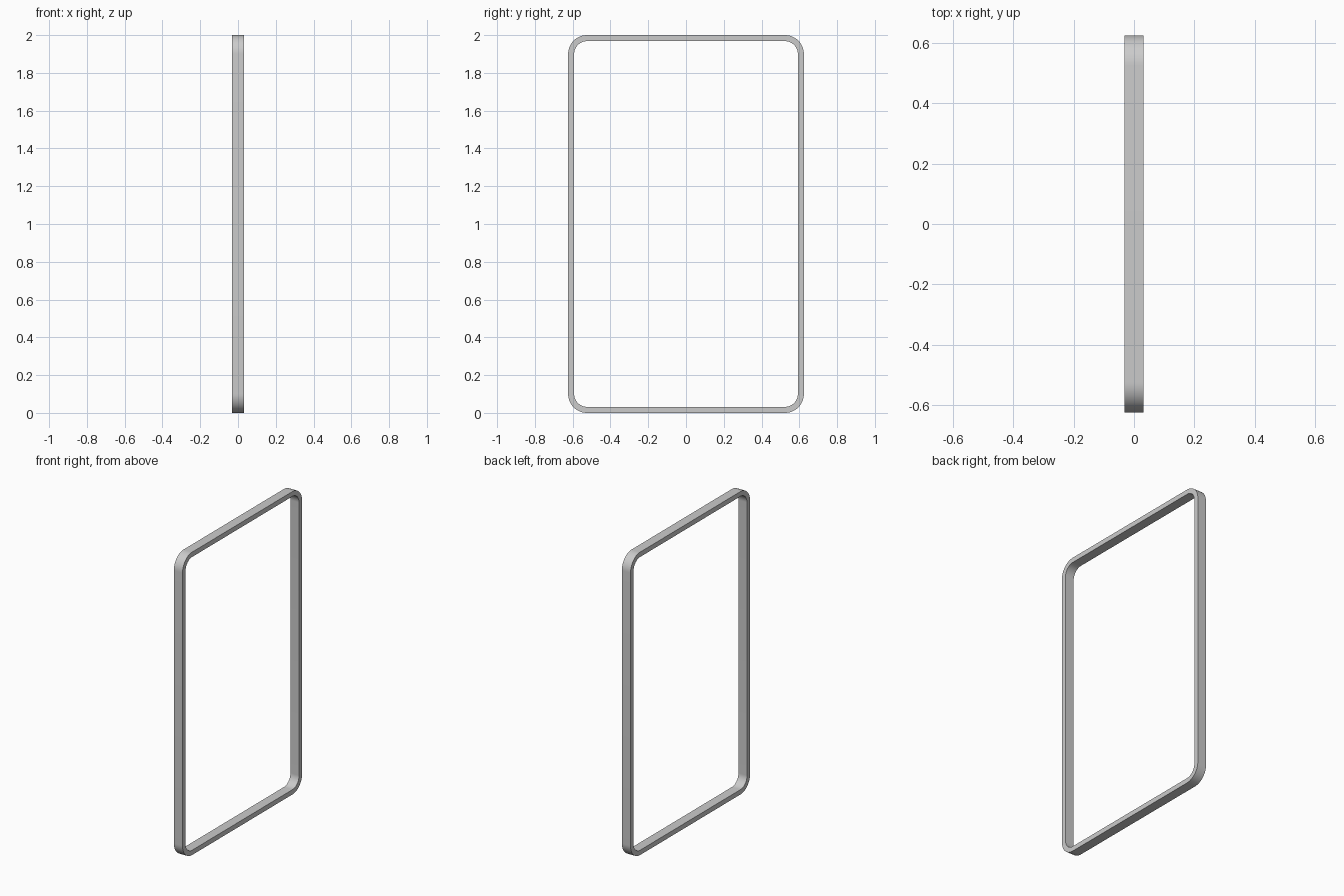
import bpy, bmesh, math

if "Cube" in bpy.data.objects:
    bpy.data.objects.remove(bpy.data.objects["Cube"])

HALF_Y, HEIGHT, HALF_X = 0.624, 2.0, 0.0315
BAR, RADIUS, STEPS = 0.032, 0.1, 16


def rounded_rect(inset):
    """Points (y, z) of the frame outline, moved inwards by inset."""
    r = RADIUS - inset
    cy, cz = HALF_Y - RADIUS, HEIGHT / 2 - RADIUS
    points = []
    for q, (sy, sz) in enumerate([(1, 1), (-1, 1), (-1, -1), (1, -1)]):
        for i in range(STEPS + 1):
            a = math.pi / 2 * (q + i / STEPS)
            points.append((sy * cy + r * math.cos(a),
                           HEIGHT / 2 + sz * cz + r * math.sin(a)))
    return points


# Rectangular bar section swept round the rounded outline
bm = bmesh.new()
rings = [[bm.verts.new((x, y, z)) for y, z in rounded_rect(inset)]
         for x, inset in [(HALF_X, 0), (HALF_X, BAR), (-HALF_X, BAR), (-HALF_X, 0)]]
n = len(rings[0])
for k in range(4):
    a, b = rings[k], rings[(k + 1) % 4]
    for i in range(n):
        j = (i + 1) % n
        bm.faces.new((a[i], a[j], b[j], b[i]))
bmesh.ops.recalc_face_normals(bm, faces=bm.faces)

mesh = bpy.data.meshes.new("rounded_frame")
bm.to_mesh(mesh)
bm.free()
frame = bpy.data.objects.new("rounded_frame", mesh)
bpy.context.collection.objects.link(frame)

# Smooth corners, crisp bar edges
bpy.context.view_layer.objects.active = frame
frame.select_set(True)
bpy.ops.object.shade_smooth_by_angle(angle=math.radians(30))
